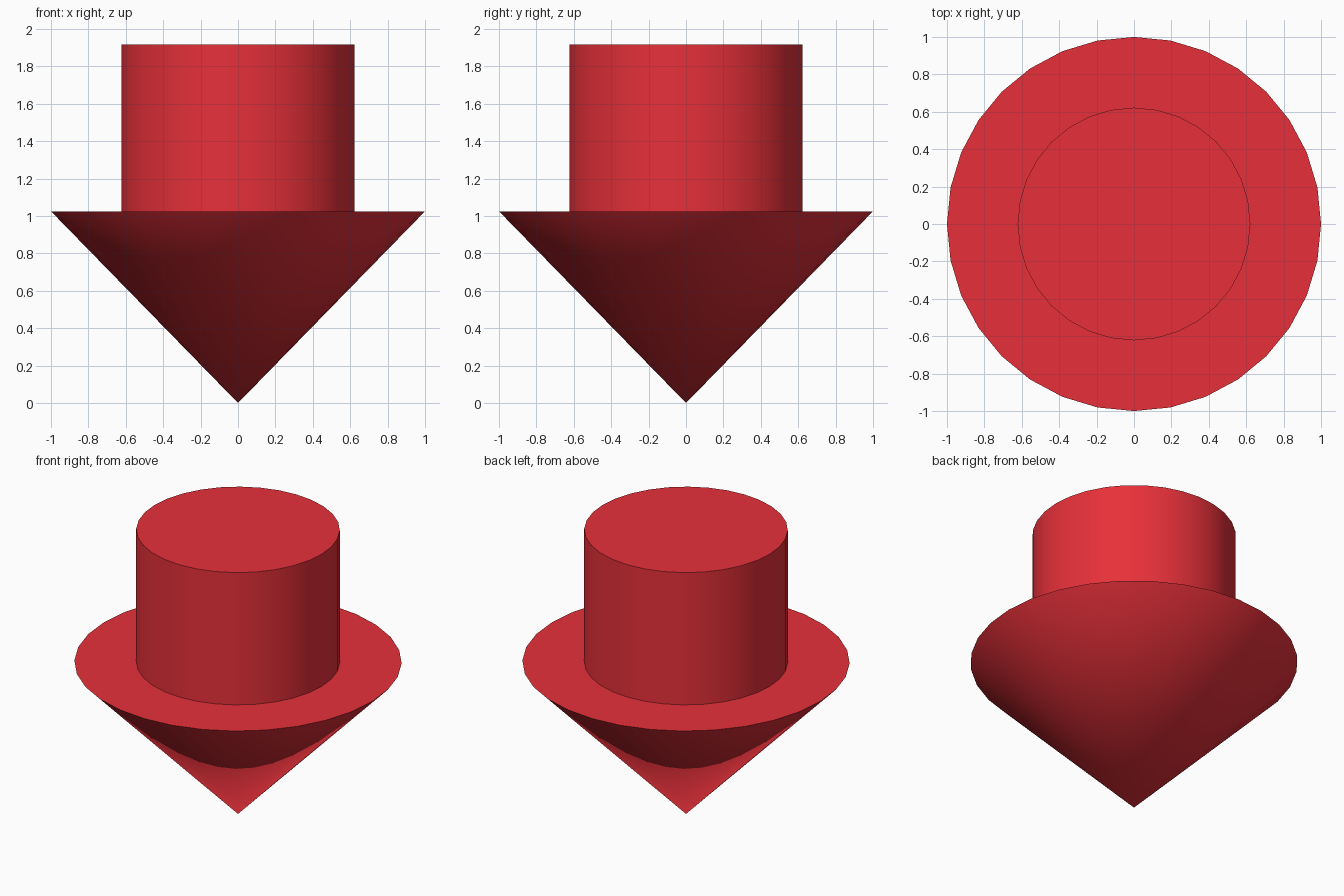
import bpy
import math

if "Cube" in bpy.data.objects:
    bpy.data.objects.remove(bpy.data.objects["Cube"])

SIDES = 32
RIM_Z = 1.025    # flat top of the cone
TOP_Z = 1.917    # top of the cylinder
EMBED = 0.1      # how far the cylinder sinks into the cone

red = bpy.data.materials.new("red")
red.diffuse_color = (0.8, 0.03, 0.042, 1.0)
red.use_nodes = True
red.node_tree.nodes["Principled BSDF"].inputs["Base Color"].default_value = red.diffuse_color


def finish(name):
    obj = bpy.context.object
    obj.name = name
    obj.data.materials.append(red)
    bpy.ops.object.shade_smooth_by_angle(angle=math.radians(30))
    return obj


# Downward pointing cone, tip on the ground
bpy.ops.mesh.primitive_cone_add(vertices=SIDES, radius1=0.0, radius2=1.0,
                                depth=RIM_Z, location=(0, 0, RIM_Z / 2))
finish("cone_point")

# Cylinder standing on the cone
bottom = RIM_Z - EMBED
bpy.ops.mesh.primitive_cylinder_add(vertices=SIDES, radius=0.622,
                                    depth=TOP_Z - bottom,
                                    location=(0, 0, (TOP_Z + bottom) / 2))
finish("cylinder_shaft")
